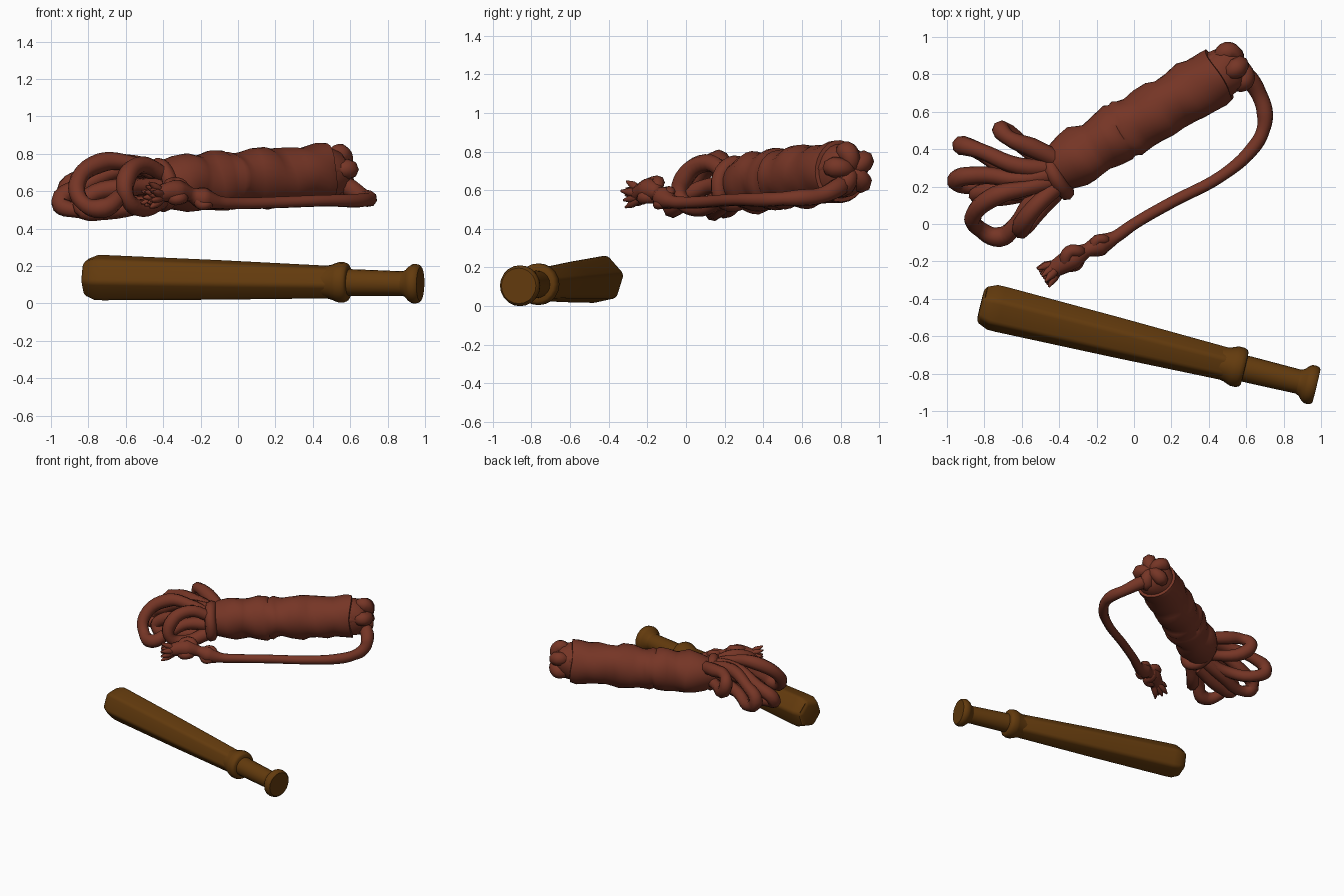
import bpy, bmesh, math
from mathutils import Vector

cube = bpy.data.objects.get("Cube")
if cube:
    bpy.data.objects.remove(cube)


def material(name, rgb):
    m = bpy.data.materials.new(name)
    m.use_nodes = True
    m.diffuse_color = (*rgb, 1)
    m.node_tree.nodes["Principled BSDF"].inputs["Base Color"].default_value = (*rgb, 1)
    return m


ROPE = material("red brown rope", (0.18, 0.036, 0.019))
WOOD = material("dark wood", (0.125, 0.043, 0.004))


def add_object(name, mesh, mat, angle):
    ob = bpy.data.objects.new(name, mesh)
    bpy.context.collection.objects.link(ob)
    mesh.materials.clear()
    mesh.materials.append(mat)
    bpy.ops.object.select_all(action="DESELECT")
    ob.select_set(True)
    bpy.context.view_layer.objects.active = ob
    bpy.ops.object.shade_smooth_by_angle(angle=math.radians(angle))
    return ob


def turned(name, start, end, profile, sides, mat, phase=0, wobble=0, angle=40):
    """Sweep (fraction, radius) rings along a straight axis."""
    start, end = Vector(start), Vector(end)
    d = (end - start).normalized()
    u = Vector((0, 0, 1)).cross(d).normalized()
    v = d.cross(u)
    bm = bmesh.new()
    rings = []
    for t, r in profile:
        ring = []
        for i in range(sides):
            a = math.tau * i / sides + math.radians(phase)
            bump = wobble * (math.sin(2 * a + 17 * t) + math.sin(3 * a - 29 * t))
            p = start.lerp(end, t) + (u * math.cos(a) + v * math.sin(a)) * (r + bump)
            ring.append(bm.verts.new(p + d * bump))
        rings.append(ring)
    for a, b in zip(rings, rings[1:]):
        for i in range(sides):
            j = (i + 1) % sides
            bm.faces.new((a[i], a[j], b[j], b[i]))
    bm.faces.new(rings[0][::-1])
    bm.faces.new(rings[-1])
    bmesh.ops.recalc_face_normals(bm, faces=bm.faces)
    mesh = bpy.data.meshes.new(name)
    bm.to_mesh(mesh)
    bm.free()
    return add_object(name, mesh, mat, angle)


def strand(name, points, radius, closed=False, steps=5):
    """Round cord through points; a fourth value scales the thickness."""
    cu = bpy.data.curves.new(name, "CURVE")
    cu.dimensions = "3D"
    cu.bevel_depth = radius
    cu.bevel_resolution = 2
    cu.resolution_u = steps
    cu.use_fill_caps = True
    sp = cu.splines.new("BEZIER")
    sp.bezier_points.add(len(points) - 1)
    sp.use_cyclic_u = closed
    for bp, p in zip(sp.bezier_points, points):
        bp.co = p[:3]
        bp.radius = p[3] if len(p) > 3 else 1
        bp.handle_left_type = bp.handle_right_type = "AUTO"
    tmp = bpy.data.objects.new(name + "_path", cu)
    bpy.context.collection.objects.link(tmp)
    dg = bpy.context.evaluated_depsgraph_get()
    mesh = bpy.data.meshes.new_from_object(tmp.evaluated_get(dg))
    bpy.data.objects.remove(tmp)
    mesh.name = name
    return add_object(name, mesh, ROPE, 60)


# Baton: softened hexagonal barrel, round collar, grip and pommel on one axis
A, B = (-0.82, -0.43, 0.14), (0.975, -0.866, 0.105)
barrel = turned("baton_barrel", A, B, [(0, 0.095), (0.008, 0.108), (0.035, 0.13), (0.06, 0.131),
                (0.4, 0.115), (0.735, 0.095)], 6, WOOD, phase=12, angle=70)
soft = barrel.modifiers.new("soft_edges", "BEVEL")
soft.width = 0.022
soft.segments = 3
soft.limit_method = "ANGLE"
soft.angle_limit = math.radians(40)
turned("baton_collar", A, B, [(0.71, 0.083), (0.735, 0.093), (0.75, 0.104), (0.757, 0.108),
       (0.772, 0.108), (0.782, 0.101), (0.786, 0.09), (0.787, 0.06)], 20, WOOD)
turned("baton_grip", A, B, [(0.77, 0.071), (0.8, 0.071), (0.96, 0.065)], 20, WOOD)
turned("baton_pommel", A, B, [(0.945, 0.064), (0.957, 0.074), (0.967, 0.094), (0.975, 0.104),
       (0.985, 0.106), (0.995, 0.102), (1, 0.092)], 20, WOOD)

# Wrapped rope body with uneven bands and a rounded far end
C, D = (-0.42, 0.29, 0.635), (0.46, 0.80, 0.695)
bands = [(-0.08, 0.07), (-0.03, 0.10), (0.03, 0.13), (0.1, 0.15), (0.16, 0.158), (0.22, 0.146),
         (0.25, 0.142), (0.31, 0.155), (0.38, 0.162), (0.405, 0.15), (0.43, 0.16),
         (0.46, 0.15), (0.5, 0.145), (0.56, 0.156), (0.64, 0.163), (0.69, 0.15), (0.75, 0.149),
         (0.82, 0.157), (0.88, 0.152), (0.95, 0.159), (1, 0.155), (1.003, 0.135),
         (1.07, 0.125), (1.13, 0.07)]
turned("wrapped_body", C, D, bands, 28, ROPE, wobble=0.005, angle=50)

# Folded rope ends bulging from the far end
for i in range(5):
    a = math.tau * i / 5 + 0.5
    side = Vector((-0.5, 0.86, 0)) * math.cos(a) + Vector((0, 0, 1)) * math.sin(a)
    p = Vector((0.44, 0.79, 0.70)) + side * 0.09
    ax = Vector((0.86, 0.5, 0.05))
    strand("end_fold", [(*p, 0.9), (*(p + ax * 0.06 - side * 0.005), 0.85),
           (*(p + ax * 0.115 + side * 0.005), 1.1), (*(p + ax * 0.14 - side * 0.03), 1),
           (*(p + ax * 0.12 - side * 0.09), 0.8)], 0.05)

# Loose loops fanning out of the near end
loops = [
    [(-0.38, 0.33, 0.70), (-0.55, 0.41, 0.74), (-0.67, 0.46, 0.75), (-0.71, 0.50, 0.71),
     (-0.68, 0.49, 0.64), (-0.52, 0.36, 0.60), (-0.38, 0.3, 0.62)],
    [(-0.38, 0.30, 0.68), (-0.62, 0.31, 0.73), (-0.82, 0.39, 0.68), (-0.92, 0.42, 0.60),
     (-0.85, 0.40, 0.53), (-0.65, 0.28, 0.55), (-0.4, 0.25, 0.6)],
    [(-0.38, 0.28, 0.70), (-0.6, 0.24, 0.72), (-0.82, 0.26, 0.63), (-0.95, 0.23, 0.54),
     (-0.88, 0.2, 0.50), (-0.65, 0.24, 0.53), (-0.4, 0.26, 0.6)],
    [(-0.38, 0.24, 0.67), (-0.58, 0.19, 0.75), (-0.74, 0.15, 0.75), (-0.86, 0.04, 0.64),
     (-0.82, -0.03, 0.53), (-0.72, -0.07, 0.51), (-0.63, 0.0, 0.57), (-0.55, 0.12, 0.62),
     (-0.4, 0.22, 0.62)],
    [(-0.38, 0.22, 0.68), (-0.52, 0.1, 0.74), (-0.6, -0.01, 0.66), (-0.59, -0.03, 0.56),
     (-0.52, 0.06, 0.51), (-0.4, 0.19, 0.56)],
    [(-0.4, 0.22, 0.62), (-0.6, 0.18, 0.62), (-0.8, 0.17, 0.57), (-0.84, 0.15, 0.51),
     (-0.7, 0.15, 0.50), (-0.45, 0.2, 0.54)],
]
for n, pts in enumerate(loops):
    strand("loose_loop", [(*p, 1 + 0.14 * math.sin(2.2 * i + n)) for i, p in enumerate(pts)], 0.047)

# Knotted turn tying the loops to the body
strand("neck_tie", [(-0.45, 0.34, 0.65), (-0.44, 0.29, 0.73), (-0.39, 0.20, 0.71),
       (-0.36, 0.17, 0.60), (-0.38, 0.2, 0.54), (-0.43, 0.31, 0.56)], 0.042, closed=True)

# Trailing cord with knots
strand("trailing_cord", [(0.52, 0.84, 0.66, 1.3), (0.61, 0.78, 0.61, 1.6), (0.67, 0.69, 0.57, 1.35),
       (0.70, 0.59, 0.56, 1.4), (0.69, 0.5, 0.555, 1.15), (0.64, 0.41, 0.55, 1.2),
       (0.48, 0.265, 0.55), (0.2, 0.115, 0.54), (0, 0.0, 0.535), (-0.1, -0.07, 0.54, 1.1),
       (-0.19, -0.115, 0.56, 1.9), (-0.25, -0.14, 0.58, 1.2), (-0.33, -0.185, 0.60, 2),
       (-0.44, -0.25, 0.58, 1.4)], 0.032)


def knot(name, centre, size):
    turn = [(0.7, 0.7, 0.4), (-0.3, 0.7, 0.8), (-0.7, -0.4, 0.3),
            (-0.4, -0.7, -0.7), (0.5, -0.5, -0.7), (0.5, 0.6, -0.5)]
    strand(name, [Vector(centre) + Vector(p) * size for p in turn], size * 0.65, closed=True)


knot("cord_knot", (-0.185, -0.115, 0.56), 0.042)
knot("cord_knot", (-0.33, -0.185, 0.60), 0.052)

# Frayed tip
for i in range(13):
    a = i * 2.4
    r = 0.03 + 0.004 * i
    mid = Vector((-0.45, -0.26, 0.575))
    side = Vector((0.5, -0.8, 0)) * math.cos(a) + Vector((0, 0, 1)) * math.sin(a)
    strand("frayed_end", [(-0.38, -0.21, 0.58, 1), (*(mid + side * r * 0.7), 1.1),
           (*(mid + side * r + Vector((-0.035, -0.03, 0))), 0.3)], 0.02, steps=3)
